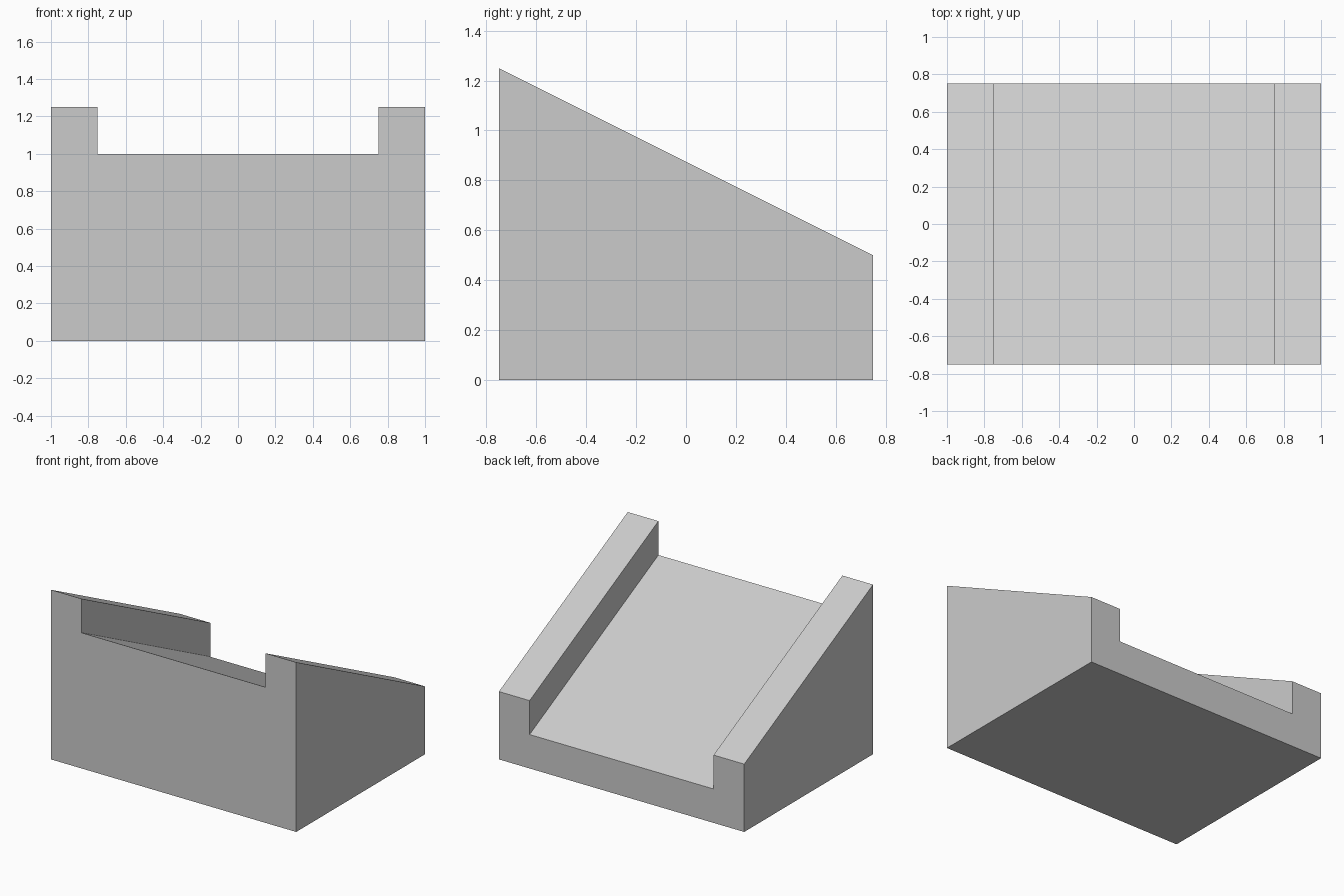
import bpy
import bmesh

if "Cube" in bpy.data.objects:
    bpy.data.objects.remove(bpy.data.objects["Cube"])

HALF_DEPTH = 0.75
DROP = 0.75  # fall of the slope from front to back

# U-shaped front profile (x, z): right half, then mirrored to the left
right_half = [(1.0, 0.0), (1.0, 1.25), (0.75, 1.25), (0.75, 1.0)]
profile = right_half + [(-x, z) for x, z in reversed(right_half)]

# Sloped channel block: extrude the profile backwards
bm = bmesh.new()
front = bm.faces.new([bm.verts.new((x, -HALF_DEPTH, z)) for x, z in profile])
result = bmesh.ops.extrude_face_region(bm, geom=[front], use_keep_orig=True)
back_verts = [v for v in result["geom"] if isinstance(v, bmesh.types.BMVert)]

# Lower the back end's upper points so rails and channel floor slope down
for v in back_verts:
    v.co.y = HALF_DEPTH
    if v.co.z > 0:
        v.co.z -= DROP

bmesh.ops.recalc_face_normals(bm, faces=bm.faces)
mesh = bpy.data.meshes.new("sloped_channel_block")
bm.to_mesh(mesh)
bm.free()
block = bpy.data.objects.new("sloped_channel_block", mesh)
bpy.context.collection.objects.link(block)
